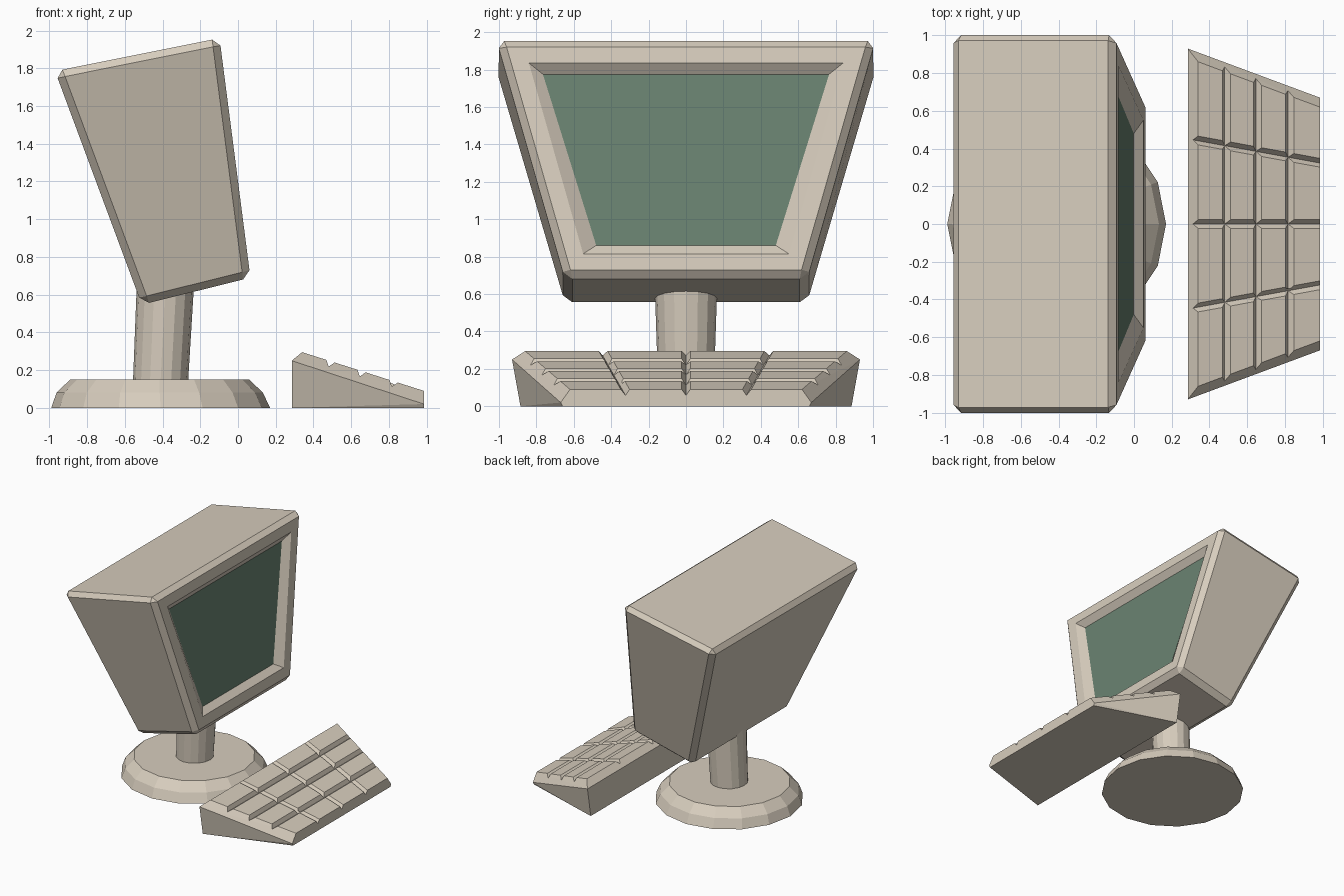
import bpy, bmesh, math
from mathutils import Vector

if "Cube" in bpy.data.objects:
    bpy.data.objects.remove(bpy.data.objects["Cube"])


def material(name, rgb):
    m = bpy.data.materials.new(name)
    m.diffuse_color = (*rgb, 1)
    m.use_nodes = True
    m.node_tree.nodes["Principled BSDF"].inputs["Base Color"].default_value = m.diffuse_color
    return m


beige = material("beige plastic", (0.68, 0.61, 0.51))
green = material("screen green", (0.142, 0.223, 0.165))


def finish(bm, name, *mats):
    bmesh.ops.recalc_face_normals(bm, faces=bm.faces[:])
    me = bpy.data.meshes.new(name)
    bm.to_mesh(me)
    bm.free()
    ob = bpy.data.objects.new(name, me)
    bpy.context.collection.objects.link(ob)
    for m in mats:
        me.materials.append(m)
    return ob


def hull(bm, points):
    vs = [bm.verts.new(p) for p in points]
    bmesh.ops.convex_hull(bm, input=vs)
    bmesh.ops.dissolve_limit(bm, angle_limit=0.02, verts=bm.verts[:], edges=bm.edges[:])


def lathe(name, rings, n=16):
    # rings: (centre x, z, radius x, radius y)
    bm = bmesh.new()
    loops = [[bm.verts.new((cx + rx * math.cos(2 * math.pi * i / n),
                            ry * math.sin(2 * math.pi * i / n), z)) for i in range(n)]
             for cx, z, rx, ry in rings]
    for a, b in zip(loops, loops[1:]):
        for i in range(n):
            j = (i + 1) % n
            bm.faces.new((a[i], a[j], b[j], b[i]))
    bm.faces.new(loops[0][::-1])
    bm.faces.new(loops[-1])
    return finish(bm, name, beige)


# Stand: round foot and slightly flared, leaning neck
lathe("base", [(-0.41, 0, 0.58, 0.58), (-0.415, 0.08, 0.547, 0.547), (-0.415, 0.15, 0.475, 0.475)])
lathe("neck", [(-0.411, 0.13, 0.146, 0.15), (-0.384, 0.67, 0.152, 0.168)])

# Monitor case: tilted, tapering box with chamfered edges
bm = bmesh.new()
bmesh.ops.create_cube(bm, size=2)
corner = {(-1, 1): (-0.97, 1.785), (1, 1): (-0.098, 1.96), (1, -1): (0.066, 0.69), (-1, -1): (-0.51, 0.547)}
for v in bm.verts:
    sx, sy, sz = (round(c) for c in v.co)
    x, z = corner[sx, sz]
    v.co = (x, sy * (1.012 if sz > 0 else 0.648), z)
bmesh.ops.bevel(bm, geom=bm.edges[:], offset=0.04, segments=1, affect='EDGES')
bm.normal_update()
# Bezel step and sunken screen cut into the front face
front = max(bm.faces, key=lambda f: f.normal.x * f.calc_area())
origin, n = front.calc_center_median(), front.normal.copy()
for top_y, top_z, bot_y, bot_z, depth in ((0.84, 1.835, 0.55, 0.815, 0), (0.765, 1.775, 0.48, 0.86, 0.045)):
    bmesh.ops.inset_individual(bm, faces=[front], thickness=0.03)
    mid = front.calc_center_median().z
    for v in front.verts:
        y, z = (top_y, top_z) if v.co.z > mid else (bot_y, bot_z)
        x = origin.x - (n.z * (z - origin.z) + depth) / n.x
        v.co = (x, math.copysign(y, v.co.y), z)
front.material_index = 1
finish(bm, "monitor", beige, green)

# Keyboard: tapering wedge with chamfered top edge
bm = bmesh.new()
half = [(0.285, 0.885, 0), (0.985, 0.66, 0), (0.285, 0.93, 0.25),
        (0.985, 0.67, 0.02), (0.34, 0.86, 0.295), (0.985, 0.62, 0.09)]
hull(bm, [(x, s * y, z) for x, y, z in half for s in (1, -1)])
keyboard = finish(bm, "keyboard", beige)

# V-shaped grooves between the keys
slope = (0.09 - 0.295) / (0.985 - 0.34)
up = Vector((-slope, 0, 1)).normalized()


def on_top(x, y):
    return Vector((x, y, 0.295 + slope * (x - 0.34)))


def groove(a, b, w=0.023, d=0.03):
    side = (b - a).cross(up).normalized()
    bm = bmesh.new()
    hull(bm, [p + o for p in (a, b) for o in (-up * d, up * d + side * 2 * w, up * d - side * 2 * w)])
    cutter = finish(bm, "groove_cutter", beige)
    cutter.hide_render = True
    mod = keyboard.modifiers.new("groove", 'BOOLEAN')
    mod.operation = 'DIFFERENCE'
    mod.solver = 'EXACT'
    mod.object = cutter
    return cutter


cutters = [groove(on_top(x, -1.1), on_top(x, 1.1)) for x in (0.49, 0.655, 0.825)]
cutters += [groove(on_top(0.25, s * 0.459), on_top(1.05, s * 0.313)) for s in (-1, 0, 1)]

bpy.context.view_layer.objects.active = keyboard
for mod in list(keyboard.modifiers):
    bpy.ops.object.modifier_apply(modifier=mod.name)
for c in cutters:
    bpy.data.objects.remove(c)
